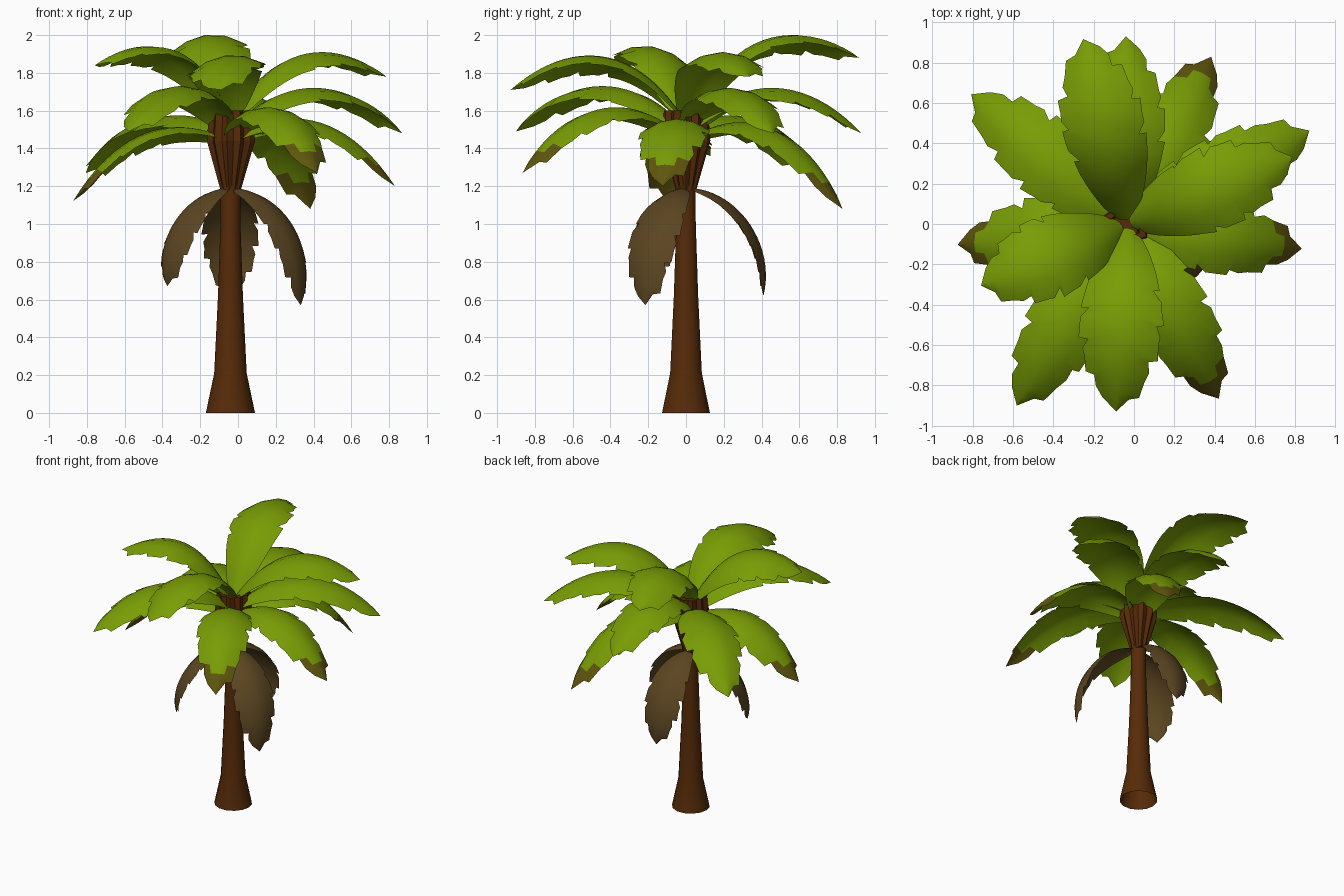
import bpy, math, random
from mathutils import Vector

random.seed(4)
cube = bpy.data.objects.get("Cube")
if cube:
    bpy.data.objects.remove(cube, do_unlink=True)

AXIS = Vector((-0.04, 0, 0))


def material(name, colour):
    m = bpy.data.materials.new(name)
    m.use_nodes = True
    m.diffuse_color = (*colour, 1)
    m.node_tree.nodes["Principled BSDF"].inputs["Base Color"].default_value = (*colour, 1)
    return m


bark = material("bark brown", (0.094, 0.024, 0.0025))
green = material("leaf green", (0.19, 0.335, 0.0015))
withered = material("withered tip olive", (0.115, 0.092, 0.004))
dead = material("dead leaf brown", (0.105, 0.06, 0.015))


def build(name, verts, faces, mats, smooth_angle):
    mesh = bpy.data.meshes.new(name)
    mesh.from_pydata(verts, [], faces)
    for m in mats:
        mesh.materials.append(m)
    obj = bpy.data.objects.new(name, mesh)
    bpy.context.collection.objects.link(obj)
    bpy.ops.object.select_all(action='DESELECT')
    obj.select_set(True)
    bpy.context.view_layer.objects.active = obj
    bpy.ops.object.shade_smooth_by_angle(angle=math.radians(smooth_angle))
    return obj


def loft(name, rings, sides, groove, smooth_angle):
    """Stack rings of (radius, height); every other corner is pulled in by groove."""
    verts, faces = [], []
    for r, z in rings:
        for i in range(sides):
            a = math.tau * i / sides
            k = r * (1 - groove * (i % 2))
            verts.append(AXIS + Vector((k * math.cos(a), k * math.sin(a), z)))
    for j in range(len(rings) - 1):
        for i in range(sides):
            n = (i + 1) % sides
            faces.append((j * sides + i, j * sides + n, (j + 1) * sides + n, (j + 1) * sides + i))
    faces.append(tuple(range((len(rings) - 1) * sides, len(rings) * sides)))
    return build(name, verts, faces, [bark], smooth_angle)


# Trunk, open underneath, and the grooved crown of cut leaf stems on top of it
loft("trunk", [(0.13, 0), (0.086, 0.21), (0.066, 0.62), (0.053, 1.0), (0.052, 1.22)], 14, 0, 40)
loft("crown", [(0.055, 1.18), (0.13, 1.44), (0.118, 1.6), (0.08, 1.6), (0.07, 1.52)], 22, 0.16, 15)


def frond(name, yaw, path, half_width, mats, droop=0.36, roll=0.0, steps=20):
    """Ragged arched leaf swept along a cubic curve of (reach, height) points."""
    a = math.radians(yaw)
    out = Vector((math.cos(a), math.sin(a), 0))
    side = Vector((-math.sin(a), math.cos(a), 0))
    p = [AXIS + out * r + Vector((0, 0, z)) for r, z in path]

    def point(s, u, width):
        q = 1 - s
        pos = p[0] * q**3 + p[1] * 3 * q * q * s + p[2] * 3 * q * s * s + p[3] * s**3
        tan = (p[1] - p[0]) * q * q + (p[2] - p[1]) * 2 * q * s + (p[3] - p[2]) * s * s
        normal = tan.normalized().cross(side)
        return pos + side * (u * width) + normal * ((roll * u - droop * u * u) * width)

    columns = (-1, -0.5, 0, 0.5, 1)
    verts, faces = [], []
    for j in range(steps + 1):
        s = j / steps
        width = half_width * (max(math.sin(math.pi * s**1.15), 0)**0.58 + 0.2 * (1 - s)**2)
        for u in columns:
            w, t = width, s
            # Torn edge: each lobe leans to the tip, then steps back in
            if abs(u) == 1 and 0.25 < s < 1:
                phase = (j + 2 * (u > 0)) % 4
                if phase == 0:
                    w, t = width * random.uniform(1.0, 1.06), s + 0.035
                elif phase == 1:
                    w, t = width * random.uniform(0.8, 0.9), s - 0.01
            verts.append(point(min(t, 1), u, w))
    n = len(columns)
    for j in range(steps):
        for i in range(n - 1):
            k = j * n + i
            faces.append((k, k + n, k + n + 1, k + 1))
    obj = build(name, verts, faces, mats, 80)
    # Withered tip, reaching further back along the edges
    if len(mats) > 1:
        for f in obj.data.polygons:
            row, column = divmod(f.index, n - 1)
            if row >= steps - 3 + (column in (1, 2)):
                f.material_index = 1
    return obj


def live_frond(name, yaw, reach, base, peak, tip, roll, half_width, mats):
    h = (peak - 0.064 * base - 0.216 * tip) / 0.72
    frond(name, yaw, [(0.02, base), (reach * 0.3, h), (reach * 0.68, h), (reach, tip)],
          half_width, mats, roll=roll)


# Living leaves in three tiers: yaw, reach, peak height, tip height, sideways roll
tiers = {
    "upper": (1.57, 0.195, [green],
              [(103, 0.94, 2.0, 1.88, -0.15), (22, 0.89, 1.91, 1.78, 0),
               (267, 0.93, 1.89, 1.71, 0.15), (203, 0.78, 1.94, 1.84, 0.15)]),
    "middle": (1.5, 0.185, [green],
               [(90, 0.93, 1.71, 1.48, 0), (27, 1.02, 1.71, 1.48, 0),
                (239, 1.05, 1.72, 1.49, 0), (140, 1.0, 1.54, 1.27, 0)]),
    "lower": (1.45, 0.175, [green, withered],
              [(63, 0.93, 1.48, 1.08, 0), (-8, 0.88, 1.52, 1.2, 0),
               (-62, 0.98, 1.59, 1.27, 0), (187, 0.84, 1.46, 1.12, 0.15)]),
}
for tier, (base, half_width, mats, leaves) in tiers.items():
    for i, (yaw, reach, peak, tip, roll) in enumerate(leaves):
        live_frond(f"{tier}_leaf_{i + 1}", yaw, reach, base, peak, tip, roll, half_width, mats)

# Dead leaves hanging against the trunk: yaw, reach, tip height
for i, (yaw, reach, tip) in enumerate([(-30, 0.43, 0.57), (90, 0.41, 0.62), (211, 0.39, 0.67)]):
    frond(f"dead_leaf_{i + 1}", yaw,
          [(0.03, 1.19), (reach * 0.7, 1.17), (reach * 1.16, 0.88), (reach, tip)],
          0.14, [dead])
